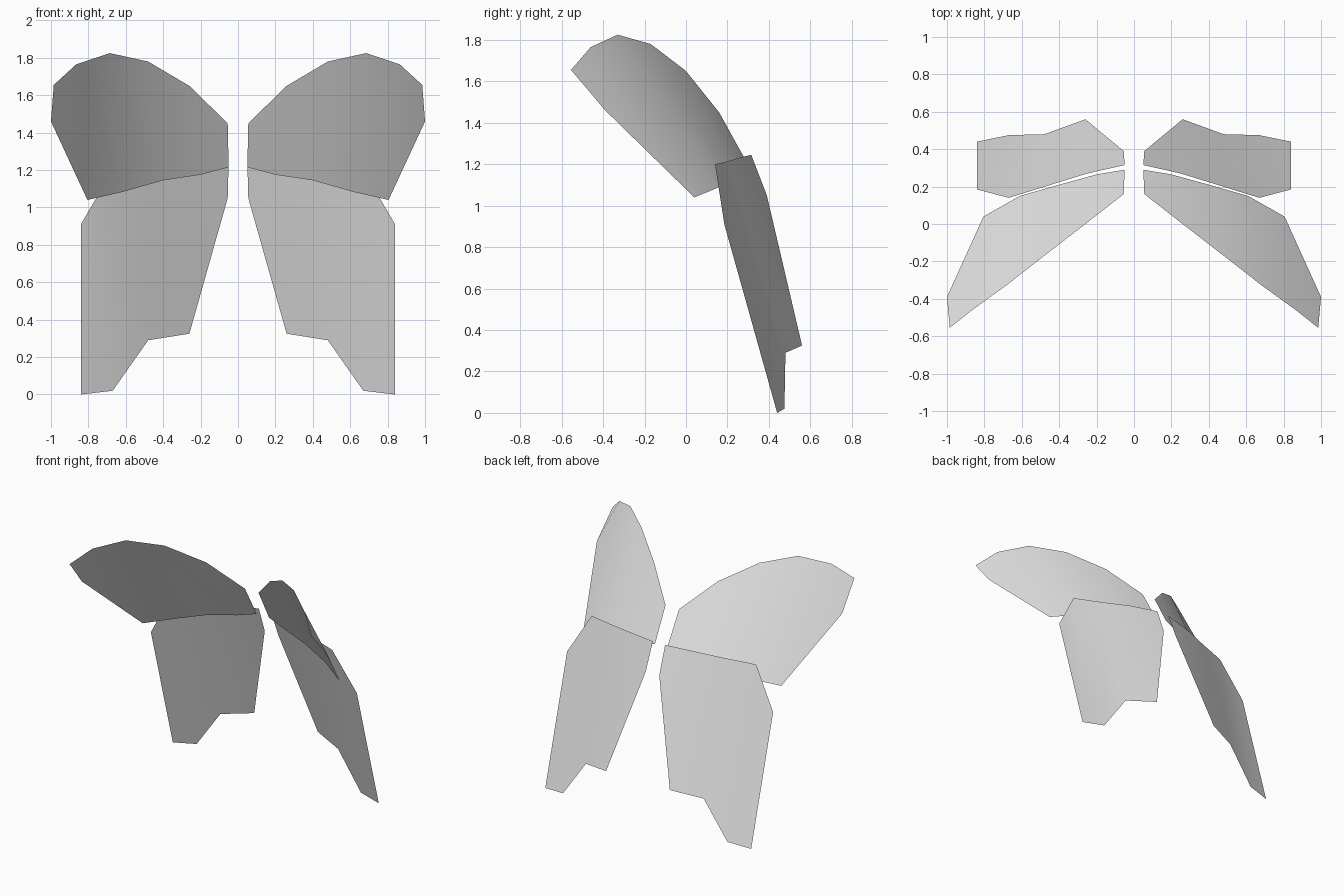
import bpy
import bmesh

cube = bpy.data.objects.get("Cube")
if cube:
    bpy.data.objects.remove(cube, do_unlink=True)


def make_material(name, colour):
    material = bpy.data.materials.new(name)
    material.diffuse_color = colour
    material.use_nodes = True
    for node in material.node_tree.nodes:
        if node.type == 'BSDF_PRINCIPLED':
            node.inputs["Base Color"].default_value = colour
    return material


light_grey = make_material("light_grey", (0.8, 0.8, 0.8, 1))


def build_wing(name, upper_edge, lower_edge, side):
    """Thin sheet of quads between two edges; side is 1 for left, -1 for right."""
    bm = bmesh.new()
    rows = [[bm.verts.new((side * x, y, z)) for x, y, z in edge]
            for edge in (upper_edge, lower_edge)]
    top, bottom = rows
    for i in range(len(top) - 1):
        corners = [top[i], top[i + 1], bottom[i + 1], bottom[i]]
        # keep every sheet facing the back
        bm.faces.new(corners if side > 0 else corners[::-1])
    mesh = bpy.data.meshes.new(name)
    bm.to_mesh(mesh)
    bm.free()
    mesh.materials.append(light_grey)
    mesh.shade_smooth()
    wing = bpy.data.objects.new(name, mesh)
    bpy.context.collection.objects.link(wing)
    return wing


# Upper wing: arched leading edge and trailing edge, from root to tip
upper_leading = [(.055, .16, 1.45), (.26, 0, 1.65), (.48, -.17, 1.78),
                 (.685, -.33, 1.825), (.865, -.46, 1.765), (.985, -.555, 1.655)]
upper_trailing = [(.05, .29, 1.215), (.2, .265, 1.175), (.4, .21, 1.145),
                  (.61, .15, 1.085), (.805, .04, 1.04), (1, -.39, 1.46)]

# Lower wing: top edge and stepped hem, from root to outer side
lower_top = [(.05, .315, 1.245), (.25, .27, 1.235), (.46, .205, 1.215),
             (.67, .14, 1.2), (.84, .185, .91)]
lower_hem = [(.055, .39, 1.05), (.26, .56, .325), (.48, .48, .29),
             (.67, .475, .02), (.84, .44, 0)]

# Both pairs of wings
for label, side in (("left", 1), ("right", -1)):
    build_wing(label + "_upper_wing", upper_leading, upper_trailing, side)
    build_wing(label + "_lower_wing", lower_top, lower_hem, side)
